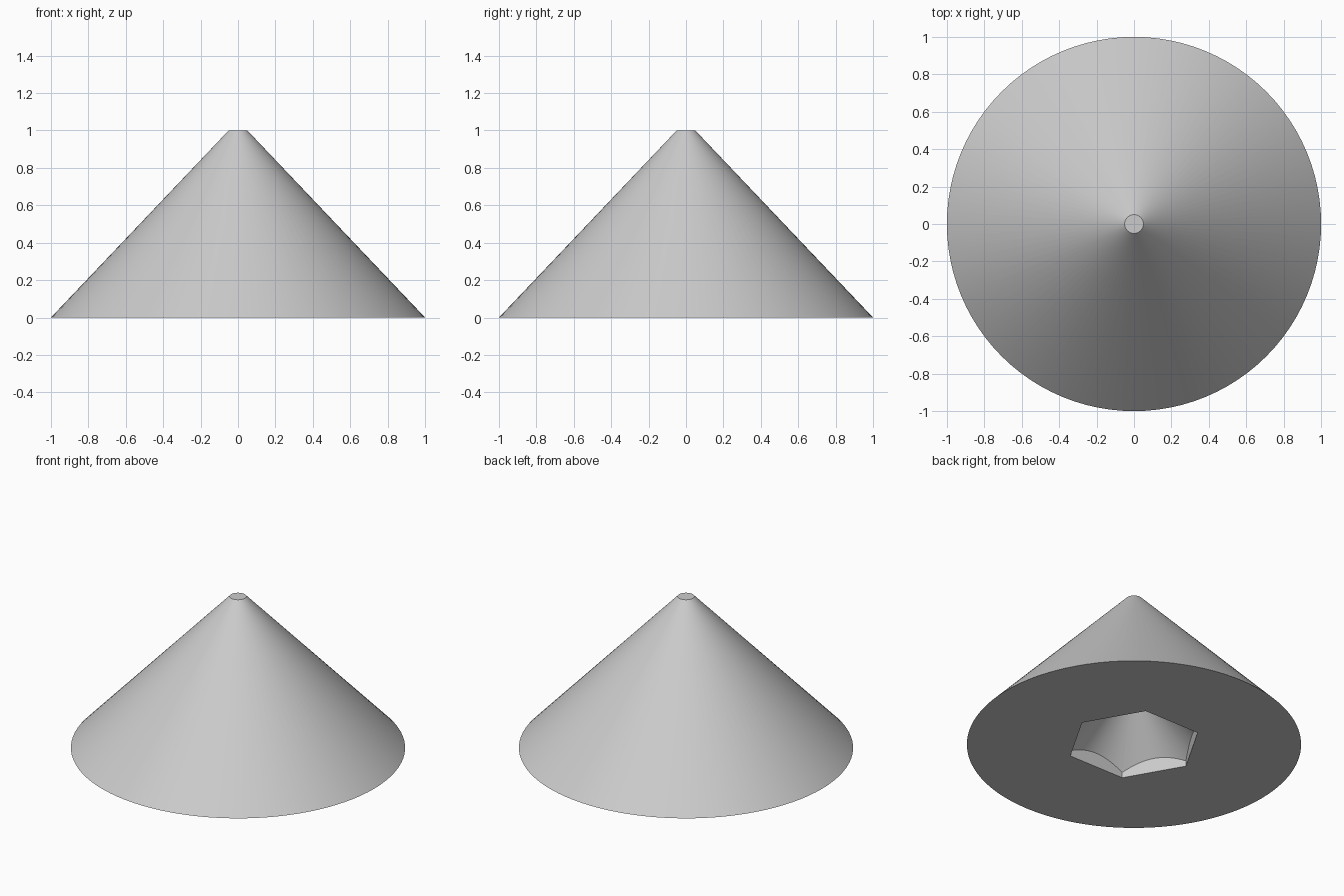
import bpy
import math

cube = bpy.data.objects.get("Cube")
if cube:
    bpy.data.objects.remove(cube, do_unlink=True)

SIDES = 96
SLOPE = 0.95        # radius lost per unit of height, shared by both cones
TIP = 0.05          # radius of the flat tip

grey = bpy.data.materials.new("light_grey")
grey.use_nodes = True
colour = (0.6, 0.6, 0.6, 1)
grey.diffuse_color = colour
grey.node_tree.nodes["Principled BSDF"].inputs["Base Color"].default_value = colour


def frustum(name, sides, low_radius, top_radius, low, top):
    """Upright solid with a first corner on the +x axis."""
    bpy.ops.mesh.primitive_cone_add(
        vertices=sides, radius1=low_radius, radius2=top_radius,
        depth=top - low, location=(0, 0, (low + top) / 2),
        rotation=(0, 0, math.pi / 2))
    obj = bpy.context.object
    obj.name = name
    obj.data.materials.append(grey)
    bpy.ops.object.transform_apply(location=True, rotation=True)
    return obj


def combine(target, cutter, operation):
    """Apply a boolean and discard its helper."""
    mod = target.modifiers.new("cut", "BOOLEAN")
    mod.operation = operation
    mod.solver = "EXACT"
    mod.object = cutter
    bpy.context.view_layer.objects.active = target
    bpy.ops.object.modifier_apply(modifier=mod.name)
    bpy.data.objects.remove(cutter, do_unlink=True)


# Solid outer cone with a flat tip
body = frustum("cone_body", SIDES, TIP + SLOPE, TIP, 0, 1)

# Underside recess: a hexagonal opening running into a conical hollow
floor, roof = -0.1, 0.41
hollow = frustum("hollow_cutter", SIDES, TIP + SLOPE * (roof - floor), TIP, floor, roof)
hexagon = frustum("hexagon_cutter", 6, 0.405, 0.405, -0.05, 0.6)
combine(hollow, hexagon, "INTERSECT")
combine(body, hollow, "DIFFERENCE")

# Smooth cone surfaces with crisp rims
bpy.ops.object.select_all(action="DESELECT")
body.select_set(True)
bpy.context.view_layer.objects.active = body
bpy.ops.object.shade_smooth_by_angle(angle=math.radians(25))
